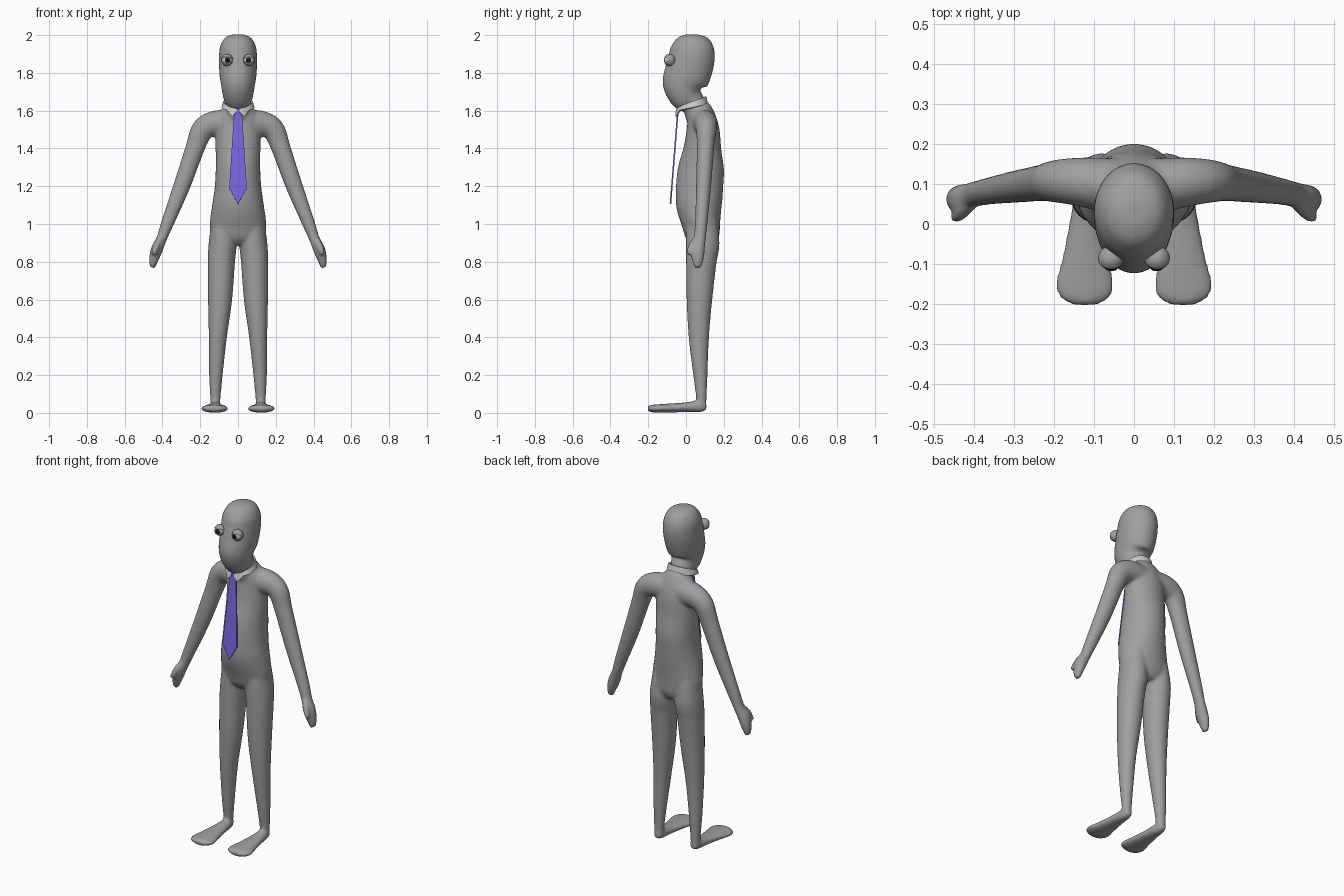
import bpy, bmesh, math
from mathutils import Vector, Matrix

if "Cube" in bpy.data.objects:
    bpy.data.objects.remove(bpy.data.objects["Cube"])


def material(name, rgb):
    m = bpy.data.materials.new(name)
    m.diffuse_color = (*rgb, 1)
    m.use_nodes = True
    m.node_tree.nodes["Principled BSDF"].inputs["Base Color"].default_value = m.diffuse_color
    return m


DARK = material("dark_grey", (0.35, 0.35, 0.35))
BLACK = material("black", (0.01, 0.01, 0.01))
PURPLE = material("purple", (0.2, 0.13, 0.75))


def finish(bm, name, mat=None, smooth=True):
    bmesh.ops.recalc_face_normals(bm, faces=bm.faces)
    me = bpy.data.meshes.new(name)
    bm.to_mesh(me)
    bm.free()
    for p in me.polygons:
        p.use_smooth = smooth
    if mat:
        me.materials.append(mat)
    ob = bpy.data.objects.new(name, me)
    bpy.context.collection.objects.link(ob)
    return ob


def spline(keys, steps=5):
    """Catmull-Rom through rows of numbers."""
    k = [keys[0]] + list(keys) + [keys[-1]]
    out = []
    for i in range(1, len(k) - 2):
        for s in range(steps):
            t = s / steps
            out.append([0.5 * (2 * b + (c - a) * t + (2 * a - 5 * b + 4 * c - d) * t * t
                               + (3 * b - a - 3 * c + d) * t ** 3)
                        for a, b, c, d in zip(k[i - 1], k[i], k[i + 1], k[i + 2])])
    return out + [list(keys[-1])]


def tube(bm, keys, side=1, ref=(0, 1, 0), n=28):
    """Capped loft of ellipses; each key is x, y, z, radius across, radius along ref."""
    rows = spline(keys)
    pts = [Vector((side * r[0], r[1], r[2])) for r in rows]
    rings = []
    for i, r in enumerate(rows):
        t = (pts[min(i + 1, len(pts) - 1)] - pts[max(i - 1, 0)]).normalized()
        u = t.cross(Vector(ref)).normalized()
        v = u.cross(t)
        rings.append([bm.verts.new(pts[i] + u * r[3] * math.cos(a) + v * r[4] * math.sin(a))
                      for a in (2 * math.pi * j / n for j in range(n))])
    for a, b in zip(rings, rings[1:]):
        for j in range(n):
            bm.faces.new((a[j], a[(j + 1) % n], b[(j + 1) % n], b[j]))
    bm.faces.new(rings[0][::-1])
    bm.faces.new(rings[-1])


# Body: overlapping lofts fused and softened into one skin
HEAD = [(0, .055, 1.56, .062, .055), (0, .04, 1.63, .065, .065), (0, 0, 1.68, .08, .09),
        (0, -.01, 1.74, .091, .115), (0, .01, 1.80, .099, .124), (0, .03, 1.88, .101, .123),
        (0, .03, 1.94, .095, .113), (0, .026, 1.985, .070, .080), (0, .025, 2.004, .03, .03)]
TORSO = [(0, .06, 1.63, .06, .055), (0, .078, 1.58, .105, .072), (0, .09, 1.5, .12, .087),
         (0, .087, 1.4, .119, .1), (0, .08, 1.3, .118, .121), (0, .072, 1.2, .123, .125),
         (0, .069, 1.1, .137, .121), (0, .08, 1.0, .15, .102), (0, .088, .93, .14, .088),
         (0, .09, .89, .1, .06)]
LEG = [(.075, .08, 1.05, .06, .08), (.081, .088, .9, .074, .089), (.088, .081, .8, .072, .081),
       (.095, .071, .6, .064, .068), (.107, .068, .4, .048, .054), (.117, .076, .2, .036, .038),
       (.12, .082, .07, .027, .027), (.12, .082, .03, .025, .025)]
FOOT = [(.12, .108, .035, .02, .022), (.12, .07, .034, .03, .031), (.121, 0, .03, .042, .026),
        (.122, -.08, .026, .057, .024), (.123, -.15, .023, .073, .022),
        (.123, -.185, .023, .062, .019), (.123, -.203, .022, .03, .012)]
ARM = [(.05, .095, 1.53, .075, .07), (.13, .105, 1.53, .068, .062), (.19, .107, 1.495, .06, .054),
       (.228, .103, 1.4, .051, .046), (.298, .093, 1.2, .045, .04), (.375, .08, 1.0, .034, .033),
       (.405, .072, .92, .028, .033), (.428, .062, .87, .032, .038),
       (.445, .062, .815, .026, .032), (.453, .062, .768, .014, .018)]
THUMB = [(.405, .06, .93, .016, .016), (.43, .03, .885, .018, .018), (.45, .014, .84, .012, .013)]

bm = bmesh.new()
tube(bm, HEAD)
tube(bm, TORSO)
for s in (-1, 1):
    tube(bm, LEG, s)
    tube(bm, FOOT, s, ref=(0, 0, 1))
    tube(bm, ARM, s)
    tube(bm, THUMB, s)
body = finish(bm, "body", DARK)
rm = body.modifiers.new("fuse", 'REMESH')
rm.mode = 'VOXEL'
rm.voxel_size = 0.008
rm.use_smooth_shade = True
sm = body.modifiers.new("soften", 'SMOOTH')
sm.factor = 0.5
sm.iterations = 8


# Eyes: ball, pupil and a lid shell with a lens-shaped opening
def ball(name, centre, r, scale=(1, 1, 1), mat=None):
    bm = bmesh.new()
    bmesh.ops.create_uvsphere(bm, u_segments=24, v_segments=16, radius=r)
    bm.transform(Matrix.Translation(centre) @ Matrix.Diagonal((*scale, 1)))
    return finish(bm, name, mat)


for s, label in ((-1, "right"), (1, "left")):
    c = Vector((s * .058, -.087, 1.868))
    ball(label + "_eyeball", c, .029)
    ball(label + "_pupil", c + Vector((-s * .002, -.025, 0)), .014, (1, .4, 1), BLACK)
    bm = bmesh.new()
    bmesh.ops.create_uvsphere(bm, u_segments=32, v_segments=16, radius=.032,
                              matrix=Matrix.Rotation(math.pi / 2, 4, 'Y'))
    gone = [f for f in bm.faces
            if abs(math.atan2(f.calc_center_median().z, -f.calc_center_median().y)) < .62]
    bmesh.ops.delete(bm, geom=gone, context='FACES')
    bm.transform(Matrix.Translation(c))
    lid = finish(bm, label + "_eyelid", DARK)
    lid.modifiers.new("thickness", 'SOLIDIFY').thickness = .003

# Collar: tilted band, open at the front with two pointed flaps
bm = bmesh.new()
rows = []
N = 48
for i in range(N + 1):
    a = .1 + (2 * math.pi - .2) * i / N
    near = min(a, 2 * math.pi - a)
    back = (1 - math.cos(a)) / 2
    flap = max(0, 1 - abs(near - .38) / .32)
    row = []
    for r, z in ((.074, 1.618 + .057 * back), (.084, 1.597 + .037 * back - .032 * flap)):
        row.append(bm.verts.new((r * math.sin(a), .031 - (r - .002 + .006 * flap) * math.cos(a), z)))
    rows.append(row)
for a, b in zip(rows, rows[1:]):
    bm.faces.new((a[0], b[0], b[1], a[1]))
collar = finish(bm, "collar", smooth=False)
sol = collar.modifiers.new("thickness", 'SOLIDIFY')
sol.thickness = .008
sol.offset = 0

# Tie: thin tapered blade hanging clear of the chest
bm = bmesh.new()
half = [(.016, 1.612), (.022, 1.57), (.047, 1.19)]
outline = half + [(0, 1.105)] + [(-x, z) for x, z in reversed(half)]
bm.faces.new([bm.verts.new((x, -.042 - (1.61 - z) * .08, z)) for x, z in outline])
tie = finish(bm, "tie", PURPLE, smooth=False)
sol = tie.modifiers.new("thickness", 'SOLIDIFY')
sol.thickness = .008
sol.offset = 0
